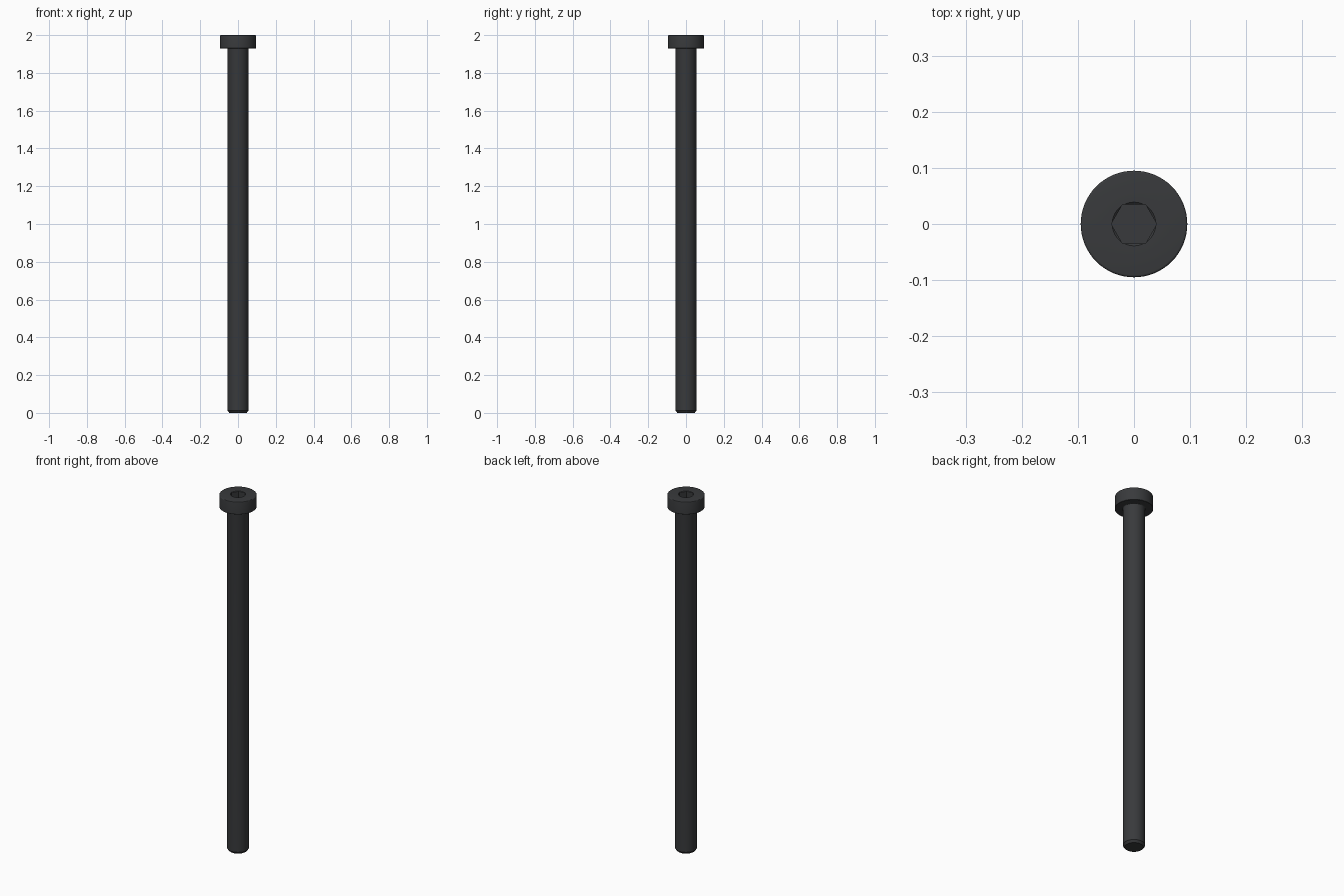
import bpy, bmesh, math

if "Cube" in bpy.data.objects:
    bpy.data.objects.remove(bpy.data.objects["Cube"])


def mesh_object(name, bm):
    bmesh.ops.recalc_face_normals(bm, faces=bm.faces)
    me = bpy.data.meshes.new(name)
    bm.to_mesh(me)
    bm.free()
    ob = bpy.data.objects.new(name, me)
    bpy.context.collection.objects.link(ob)
    return ob


def revolve(name, profile, steps):
    # profile of (radius, z) points, closed on the axis at both ends
    bm = bmesh.new()
    verts = [bm.verts.new((r, 0, z)) for r, z in profile]
    edges = [bm.edges.new(p) for p in zip(verts, verts[1:])]
    bmesh.ops.spin(bm, geom=verts + edges, axis=(0, 0, 1), cent=(0, 0, 0),
                   angle=2 * math.pi, steps=steps, use_merge=True)
    bmesh.ops.remove_doubles(bm, verts=bm.verts, dist=1e-5)
    return mesh_object(name, bm)


def arc(cx, cz, r, a0, a1, n=4):
    angles = [math.radians(a0 + (a1 - a0) * i / n) for i in range(n + 1)]
    return [(cx + r * math.cos(a), cz + r * math.sin(a)) for a in angles]


HEAD_R, SHANK_R, HEAD_Z = 0.095, 0.0555, 1.93

# Screw body: chamfered tip, shank, small fillet, head with rounded top rim
profile = [(0, 0), (0.046, 0), (SHANK_R, 0.012)]
profile += arc(SHANK_R + 0.004, HEAD_Z - 0.004, 0.004, 180, 90)
profile += [(HEAD_R - 0.001, HEAD_Z), (HEAD_R, HEAD_Z + 0.001)]
profile += arc(HEAD_R - 0.004, 1.996, 0.004, 0, 90)
profile += [(0, 2.0)]
screw = revolve("cap_screw", profile, 64)

# Hex socket and its conical lead-in
bm = bmesh.new()
bmesh.ops.create_circle(bm, cap_ends=True, segments=6, radius=0.0405)
for v in bm.verts:
    x, y = v.co.x, v.co.y
    a = round(math.atan2(y, x) / math.radians(30)) * math.radians(30)
    if round(math.degrees(a)) % 60:      # keep corners on the x axis
        a += math.radians(30)
    v.co = (0.0405 * math.cos(a), 0.0405 * math.sin(a), 1.955)
top = bmesh.ops.extrude_face_region(bm, geom=bm.faces[:])["geom"]
bmesh.ops.translate(bm, vec=(0, 0, 0.1),
                    verts=[g for g in top if isinstance(g, bmesh.types.BMVert)])
hex_cutter = mesh_object("hex_cutter", bm)
cone_cutter = revolve("lead_in_cutter",
                      [(0, 1.993), (0.0305, 1.993), (0.051, 2.01), (0, 2.01)], 48)

bpy.context.view_layer.objects.active = screw
screw.select_set(True)
for cutter in (hex_cutter, cone_cutter):
    cutter.hide_render = True
    mod = screw.modifiers.new(cutter.name, 'BOOLEAN')
    mod.operation = 'DIFFERENCE'
    mod.solver = 'EXACT'
    mod.object = cutter
    bpy.ops.object.modifier_apply(modifier=mod.name)
    bpy.data.objects.remove(cutter)

bpy.ops.object.shade_smooth_by_angle(angle=math.radians(30))

# Black oxide steel
mat = bpy.data.materials.new("black_steel")
mat.diffuse_color = (0.04, 0.042, 0.045, 1)
mat.use_nodes = True
mat.node_tree.nodes["Principled BSDF"].inputs["Base Color"].default_value = mat.diffuse_color
screw.data.materials.clear()
screw.data.materials.append(mat)
